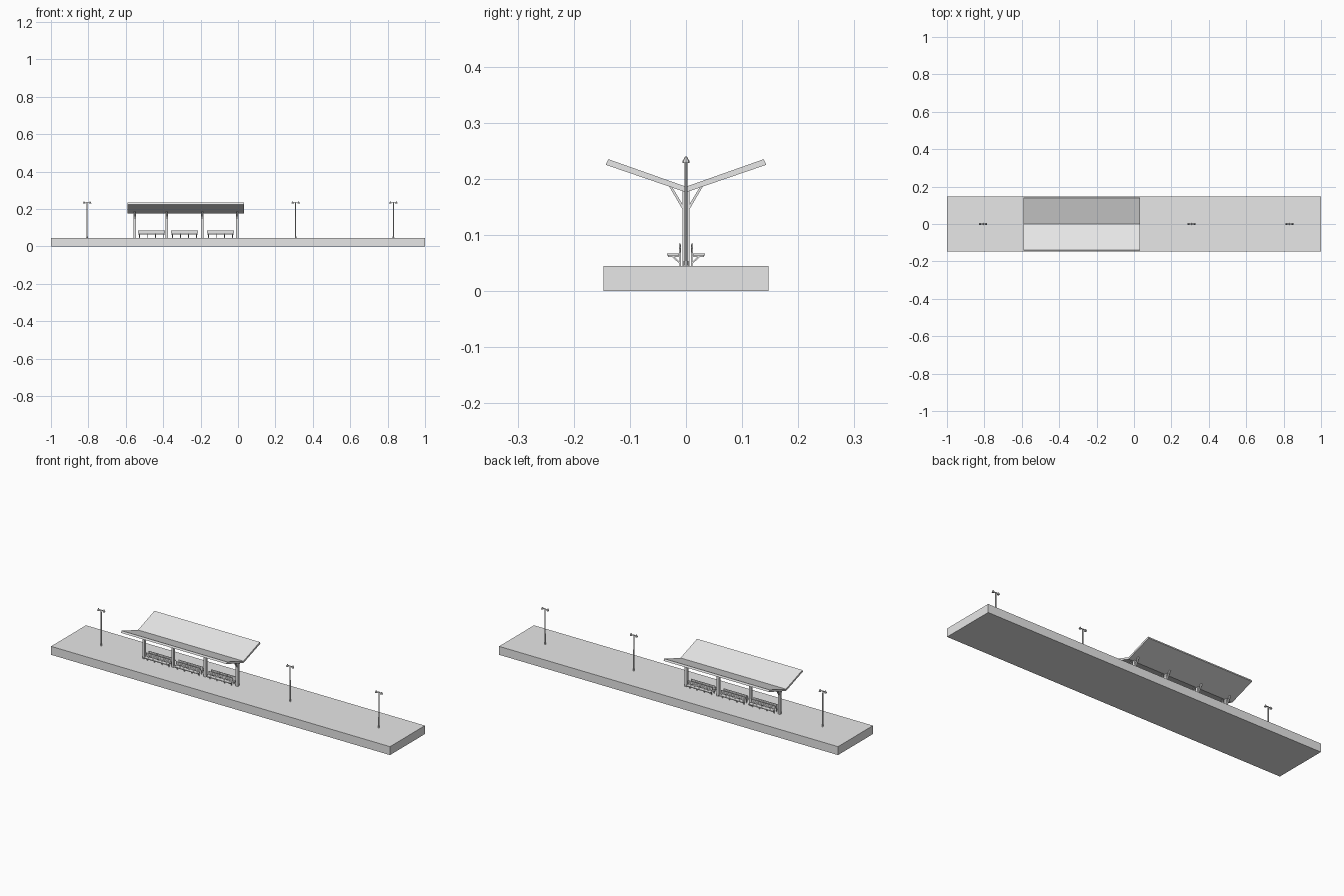
import bpy
import bmesh
from mathutils import Matrix, Vector

cube = bpy.data.objects.get("Cube")
if cube:
    bpy.data.objects.remove(cube, do_unlink=True)

grey = bpy.data.materials.new("light_grey")
grey.use_nodes = True
grey.diffuse_color = (0.8, 0.8, 0.8, 1)
grey.node_tree.nodes["Principled BSDF"].inputs["Base Color"].default_value = (0.8, 0.8, 0.8, 1)

DECK = 0.045


def finish(name, bm):
    bmesh.ops.recalc_face_normals(bm, faces=bm.faces)
    mesh = bpy.data.meshes.new(name)
    bm.to_mesh(mesh)
    bm.free()
    mesh.materials.append(grey)
    obj = bpy.data.objects.new(name, mesh)
    bpy.context.collection.objects.link(obj)
    return obj


def add_box(bm, x, y, z):
    """Box from three (low, high) ranges."""
    size = [r[1] - r[0] for r in (x, y, z)]
    mid = Vector([(r[0] + r[1]) / 2 for r in (x, y, z)])
    bmesh.ops.create_cube(bm, size=1, matrix=Matrix.Translation(mid) @ Matrix.Diagonal((*size, 1)))


def add_profile(bm, points, x0, x1):
    """Extrude a (y, z) outline along x."""
    face = bm.faces.new([bm.verts.new((x0, y, z)) for y, z in points])
    result = bmesh.ops.extrude_face_region(bm, geom=[face])
    verts = [v for v in result["geom"] if isinstance(v, bmesh.types.BMVert)]
    bmesh.ops.translate(bm, verts=verts, vec=(x1 - x0, 0, 0))


def add_cone(bm, x, z0, z1, r0, r1, sides=8):
    bmesh.ops.create_cone(bm, cap_ends=True, segments=sides, radius1=r0, radius2=r1,
                          depth=z1 - z0, matrix=Matrix.Translation((x, 0, (z0 + z1) / 2)))


# Platform slab
bm = bmesh.new()
add_box(bm, (-1, 1), (-0.147, 0.147), (0, DECK))
finish("platform", bm)

# Butterfly roof
wing = [(0.143, 0.225), (0.1385, 0.235)]
outline = [(0, 0.176)] + wing + [(0, 0.186)] + [(-y, z) for y, z in reversed(wing)]
bm = bmesh.new()
add_profile(bm, outline, -0.59, 0.032)
finish("canopy_roof", bm)

# Posts with a diagonal brace on each side
for i, x in enumerate((-0.553, -0.382, -0.192, -0.003)):
    bm = bmesh.new()
    add_box(bm, (x - 0.0065, x + 0.0065), (-0.0065, 0.0065), (DECK, 0.18))
    for s in (-1, 1):
        brace = [(0.004, 0.142), (0.031, 0.188), (0.025, 0.186), (0.004, 0.151)]
        add_profile(bm, [(s * y, z) for y, z in brace], x - 0.004, x + 0.004)
    finish(f"canopy_post_{i + 1}", bm)

# Double-sided benches between the posts
for i, x in enumerate((-0.463, -0.286, -0.094)):
    seat, frame = bmesh.new(), bmesh.new()
    half = 0.072
    for s in (-1, 1):
        def side(a, b):
            return tuple(sorted((s * a, s * b)))
        # Seat slats and back slats
        for a in (0.0125, 0.0235):
            add_box(seat, (x - half, x + half), side(a, a + 0.0105), (0.063, 0.067))
        for z in (0.069, 0.0775):
            add_box(seat, (x - half, x + half), side(0.0095, 0.0125), (z, z + 0.0075))
        # Uprights and angled brackets
        for dx in (-0.064, -0.022, 0.022, 0.064):
            xs = (x + dx - 0.002, x + dx + 0.002)
            add_box(frame, xs, side(0.009, 0.012), (DECK, 0.083))
            add_box(frame, xs, side(0.012, 0.032), (0.061, 0.0635))
            strut = [(0.011, 0.048), (0.026, 0.062), (0.022, 0.062), (0.011, 0.052)]
            add_profile(frame, [(s * y, z) for y, z in strut], *xs)
    finish(f"bench_slats_{i + 1}", seat)
    finish(f"bench_frame_{i + 1}", frame)

# Twin-headed lamps
for i, x in enumerate((-0.807, 0.308, 0.831)):
    bm = bmesh.new()
    add_cone(bm, x, DECK, 0.054, 0.0045, 0.004)
    add_cone(bm, x, 0.05, 0.236, 0.003, 0.0025)
    add_box(bm, (x - 0.016, x + 0.016), (-0.0015, 0.0015), (0.232, 0.235))
    for s in (-1, 1):
        add_cone(bm, x + s * 0.016, 0.228, 0.231, 0.0065, 0.0065)
        add_cone(bm, x + s * 0.016, 0.231, 0.24, 0.0065, 0.0015)
    finish(f"lamp_{i + 1}", bm)
